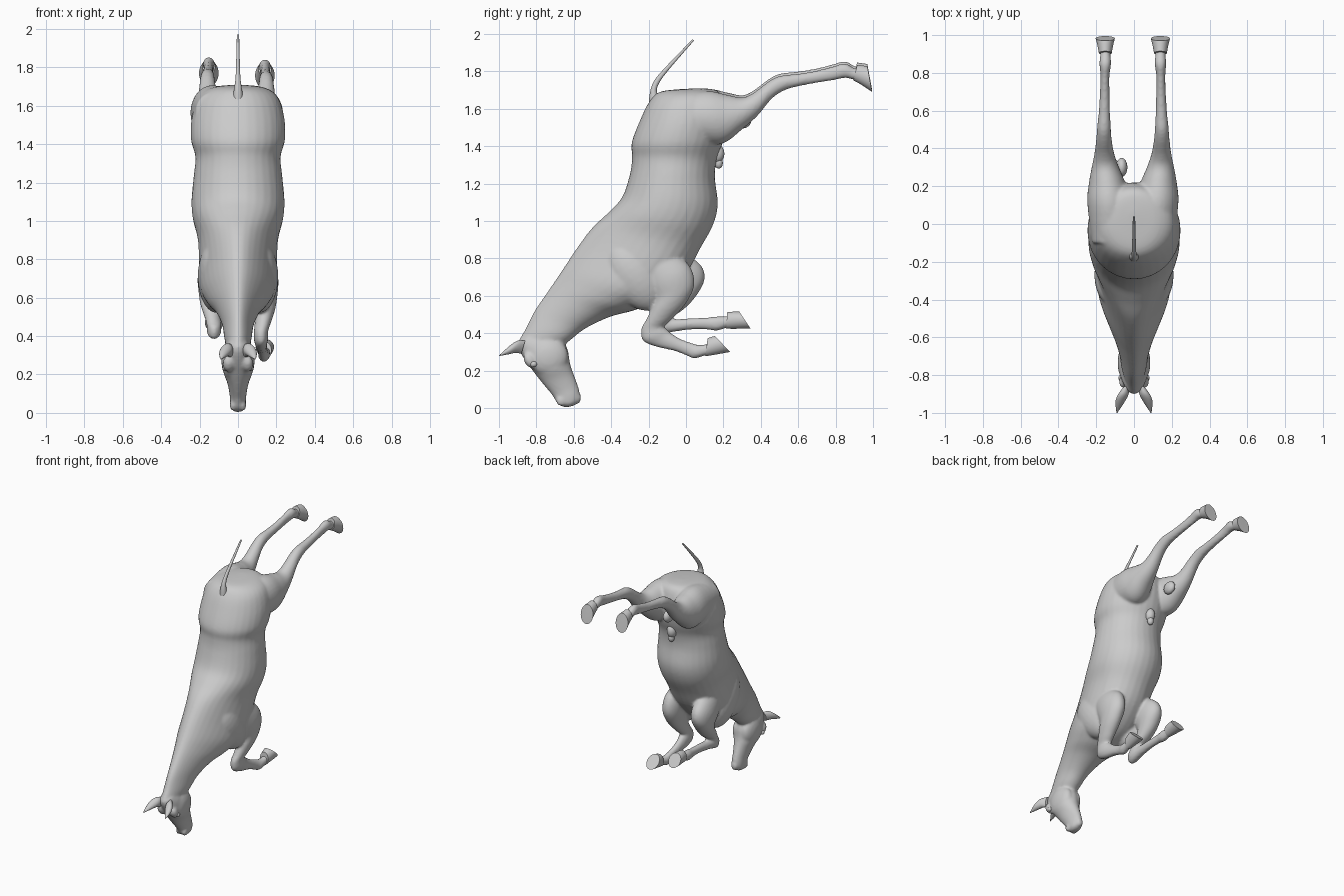
import bpy, bmesh, math
from mathutils import Matrix


def catmull(p0, p1, p2, p3, t):
    return [0.5 * (2*b + (c - a)*t + (2*a - 5*b + 4*c - d)*t*t + (3*b - a - 3*c + d)*t**3)
            for a, b, c, d in zip(p0, p1, p2, p3)]


# Row = (edge A y, z, edge B y, z, centre x, half width, egg shape)
def loft(bm, rows, side=1, dz=0, dx=0, steps=5, sides=32):
    rows = [list(r) + [0] * (7 - len(r)) for r in rows]
    path = []
    for i in range(len(rows) - 1):
        q = [rows[max(0, min(len(rows) - 1, i + k))] for k in (-1, 0, 1, 2)]
        path += [catmull(*q, s / steps) for s in range(steps)]
    path.append(rows[-1])
    rings = []
    for ay, az, by, bz, x, w, egg in path:
        ring = []
        for j in range(sides):
            t = 2 * math.pi * j / sides
            c, s = math.cos(t), math.sin(t)
            ring.append(bm.verts.new((side * (x + dx + w * s * (1 - egg * c)),
                                      (ay + by) / 2 + c * (ay - by) / 2,
                                      (az + bz) / 2 + c * (az - bz) / 2 + dz)))
        rings.append(ring)
    faces = [bm.faces.new((a[j], a[(j + 1) % sides], b[(j + 1) % sides], b[j]))
             for a, b in zip(rings, rings[1:]) for j in range(sides)]
    faces += [bm.faces.new(rings[0]), bm.faces.new(rings[-1])]
    bmesh.ops.recalc_face_normals(bm, faces=faces)


def ball(bm, loc, size, tilt=0):
    m = Matrix.Translation(loc) @ Matrix.Rotation(tilt, 4, 'X') @ Matrix.Diagonal((*size, 1))
    bmesh.ops.create_uvsphere(bm, u_segments=24, v_segments=16, radius=1, matrix=m)


def make(name, bm):
    me = bpy.data.meshes.new(name)
    bm.to_mesh(me)
    bm.free()
    ob = bpy.data.objects.new(name, me)
    bpy.context.collection.objects.link(ob)
    bpy.context.view_layer.objects.active = ob
    bpy.ops.object.select_all(action='DESELECT')
    ob.select_set(True)
    bpy.ops.object.shade_smooth_by_angle(angle=math.radians(45))
    return ob


torso = [
    (-.03, 1.705, .07, 1.71, 0, .03), (-.14, 1.69, .16, 1.70, 0, .135),
    (-.195, 1.64, .20, 1.655, 0, .205), (-.245, 1.54, .22, 1.55, 0, .24),
    (-.29, 1.42, .20, 1.43, 0, .245), (-.288, 1.34, .165, 1.33, 0, .222),
    (-.30, 1.25, .155, 1.23, 0, .23), (-.34, 1.13, .17, 1.09, 0, .242),
    (-.41, 1.05, .145, .98, 0, .235, .08), (-.50, .965, .08, .86, 0, .205, .2),
    (-.58, .86, 0, .72, 0, .195, .3), (-.65, .755, -.13, .59, 0, .185, .35),
    (-.70, .68, -.27, .525, 0, .15, .35), (-.755, .60, -.40, .49, 0, .11, .3),
    (-.815, .51, -.53, .43, 0, .08, .25), (-.86, .42, -.61, .37, 0, .07, .2),
    (-.895, .36, -.68, .31, 0, .055, .1)]
head = [
    (-.90, .35, -.78, .40, 0, .045), (-.897, .32, -.68, .375, 0, .066),
    (-.87, .27, -.635, .32, 0, .08), (-.82, .20, -.62, .24, 0, .078),
    (-.77, .135, -.60, .18, 0, .056), (-.72, .075, -.578, .12, 0, .044),
    (-.695, .035, -.568, .08, 0, .042), (-.67, .012, -.575, .035, 0, .036),
    (-.645, .003, -.60, .012, 0, .018)]
hind = [
    (-.10, 1.66, -.10, 1.44, .11, .10), (.10, 1.695, .12, 1.41, .12, .115),
    (.22, 1.675, .21, 1.42, .13, .097), (.30, 1.66, .30, 1.49, .14, .072),
    (.36, 1.685, .38, 1.56, .145, .053), (.44, 1.745, .46, 1.655, .147, .041),
    (.50, 1.775, .53, 1.70, .147, .036), (.58, 1.785, .60, 1.72, .145, .03),
    (.68, 1.80, .69, 1.737, .143, .026), (.78, 1.825, .785, 1.752, .142, .024),
    (.85, 1.842, .85, 1.765, .14, .031), (.905, 1.815, .89, 1.757, .14, .027),
    (.94, 1.82, .91, 1.752, .14, .03)]
hind_hoof = [(.915, 1.835, .895, 1.752, .14, .034), (.965, 1.828, .94, 1.727, .14, .043),
             (.97, 1.825, .995, 1.69, .14, .051)]
fore_right = [
    (-.27, .74, -.06, .83, .12, .07), (-.20, .64, .02, .76, .135, .075),
    (-.17, .58, .045, .66, .14, .066), (-.185, .53, .0, .56, .14, .055),
    (-.215, .47, -.075, .475, .13, .043), (-.24, .42, -.115, .435, .12, .037),
    (-.23, .36, -.10, .42, .12, .038), (-.16, .328, -.085, .405, .12, .032),
    (-.06, .305, -.03, .37, .125, .026), (0, .282, .03, .348, .13, .025),
    (.045, .265, .065, .338, .135, .03), (.10, .28, .10, .34, .14, .027),
    (.14, .285, .13, .35, .14, .028)]
fore_right_hoof = [(.105, .277, .115, .372, .14, .034), (.17, .288, .135, .38, .14, .042),
                   (.235, .30, .155, .385, .14, .048)]
fore_left = [
    (-.22, .72, -.03, .84, .12, .07), (-.14, .64, .075, .77, .135, .075),
    (-.10, .59, .10, .69, .14, .066), (-.13, .54, .055, .60, .14, .057),
    (-.17, .48, -.01, .53, .132, .044), (-.20, .44, -.075, .485, .125, .038),
    (-.18, .385, -.075, .475, .125, .038), (-.08, .405, -.06, .475, .125, .031),
    (.03, .42, .03, .48, .125, .026), (.11, .42, .12, .485, .125, .025),
    (.165, .413, .165, .49, .125, .031), (.22, .43, .21, .49, .125, .027),
    (.25, .432, .235, .498, .125, .028)]
fore_left_hoof = [(.215, .424, .22, .512, .125, .034), (.28, .424, .25, .515, .125, .042),
                  (.345, .425, .285, .515, .125, .048)]

# Body, neck, head and limbs fused into one skin
bm = bmesh.new()
loft(bm, torso)
loft(bm, head)
loft(bm, hind)
loft(bm, hind, -1, .012, .012)
loft(bm, fore_right)
loft(bm, fore_left, -1)
for s in (1, -1):
    ball(bm, (s * .11, -.27, .71), (.10, .14, .21), math.radians(35))   # shoulder
    ball(bm, (s * .035, -.735, .275), (.052, .105, .105))               # cheek
    ball(bm, (s * .05, -.835, .255), (.03, .03, .045), math.radians(30))  # brow
    ball(bm, (s * .025, -.665, .04), (.018, .03, .03))                  # nostril
ball(bm, (0, -.585, .055), (.027, .025, .035))                          # chin
body = make("horse_body", bm)
m = body.modifiers.new("fuse", 'REMESH')
m.mode = 'VOXEL'
m.voxel_size = .009
m.use_smooth_shade = True
m = body.modifiers.new("soften", 'SMOOTH')
m.factor = .5
m.iterations = 6

# Hooves
for name, rows, side, dz, dx in (("hind_hoof_right", hind_hoof, 1, 0, 0),
                                 ("hind_hoof_left", hind_hoof, -1, .012, .012),
                                 ("front_hoof_right", fore_right_hoof, 1, 0, 0),
                                 ("front_hoof_left", fore_left_hoof, -1, 0, 0)):
    bm = bmesh.new()
    loft(bm, rows, side, dz, dx)
    make(name, bm)

# Ears and eyes
ear = [(-.88, .29, -.86, .36, .042, .018), (-.91, .295, -.90, .36, .058, .028),
       (-.945, .288, -.94, .335, .074, .024), (-1, .278, -.995, .286, .09, .003)]
for label, s in (("right", 1), ("left", -1)):
    bm = bmesh.new()
    loft(bm, ear, s)
    make("ear_" + label, bm)
    bm = bmesh.new()
    ball(bm, (s * .068, -.815, .235), (.014, .018, .016))
    make("eye_" + label, bm)

# Tail
bm = bmesh.new()
loft(bm, [(-.20, 1.62, -.13, 1.64, 0, .03), (-.192, 1.69, -.155, 1.69, 0, .02),
          (-.17, 1.75, -.145, 1.735, 0, .013), (-.11, 1.822, -.095, 1.805, 0, .01),
          (.035, 1.972, .042, 1.964, 0, .006)])
make("tail", bm)

# Underside details between the hind legs
bm = bmesh.new()
ball(bm, (0, .165, 1.36), (.035, .04, .05))
ball(bm, (0, .175, 1.31), (.022, .022, .03))
ball(bm, (-.065, .30, 1.54), (.03, .05, .045))
make("sheath", bm)
